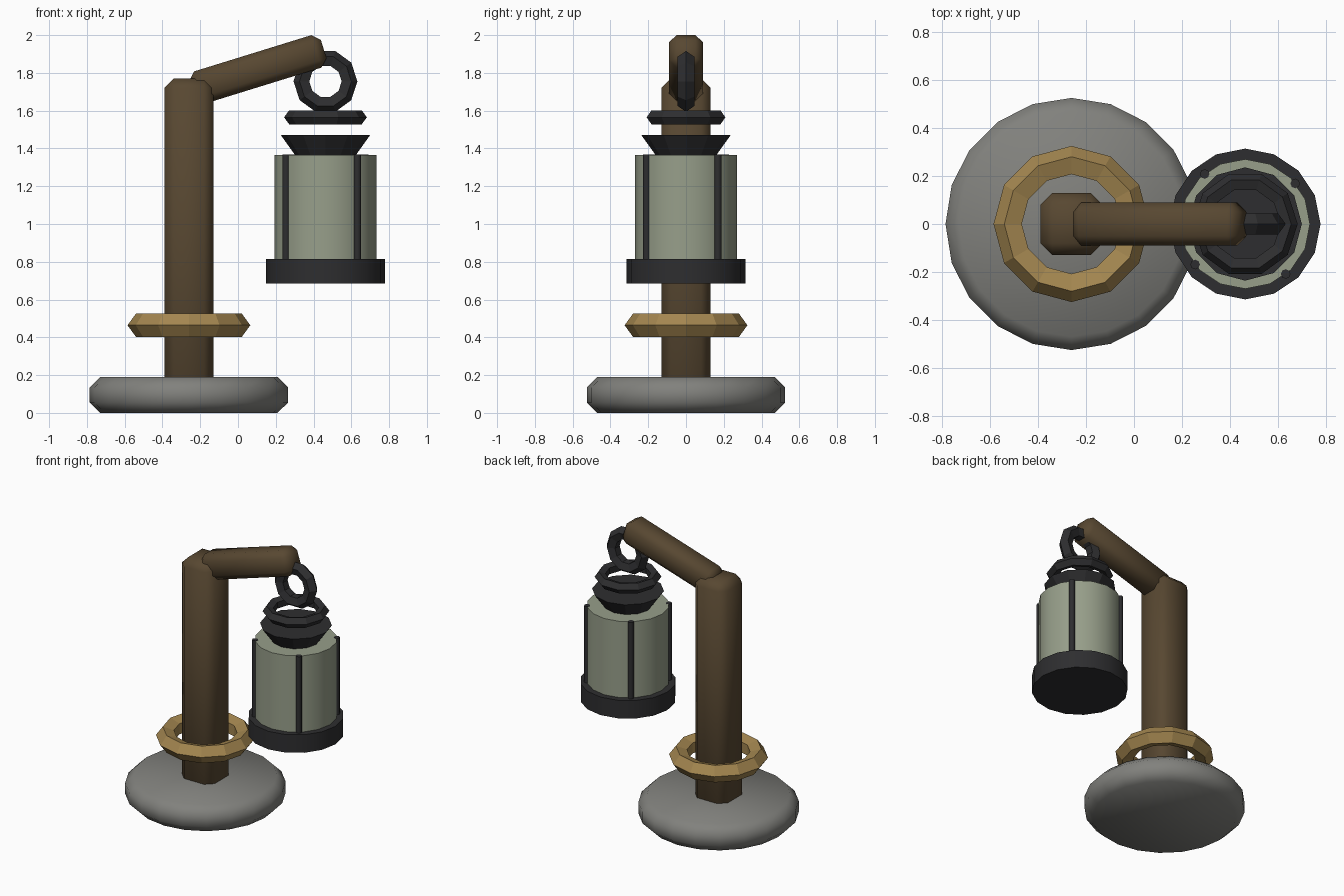
import bpy
from math import radians, cos, sin, pi

cube = bpy.data.objects.get("Cube")
if cube:
    bpy.data.objects.remove(cube, do_unlink=True)


def material(name, rgb):
    m = bpy.data.materials.new(name)
    m.use_nodes = True
    color = (*rgb, 1)
    m.diffuse_color = color
    bsdf = m.node_tree.nodes["Principled BSDF"]
    bsdf.inputs["Base Color"].default_value = color
    bsdf.inputs["Roughness"].default_value = 0.8
    return m


stone = material("stone grey", (0.22, 0.22, 0.205))
wood = material("dark wood", (0.097, 0.064, 0.031))
brass = material("brass", (0.37, 0.24, 0.08))
iron = material("black iron", (0.027, 0.027, 0.029))
glass = material("pale glass", (0.31, 0.345, 0.255))


def finish(name, mat, bevel=0, smooth=None):
    ob = bpy.context.object
    ob.name = name
    ob.data.materials.append(mat)
    if bevel:
        bpy.ops.object.transform_apply(location=False, rotation=False, scale=True)
        mod = ob.modifiers.new("Bevel", "BEVEL")
        mod.width = bevel
        mod.segments = 1
        bpy.ops.object.modifier_apply(modifier=mod.name)
    if smooth:
        bpy.ops.object.shade_smooth_by_angle(angle=radians(smooth))
    return ob


def drum(name, mat, x, y, z0, z1, r0, r1, sides, bevel=0, smooth=None):
    bpy.ops.mesh.primitive_cone_add(vertices=sides, radius1=r0, radius2=r1,
                                    depth=z1 - z0, location=(x, y, (z0 + z1) / 2))
    return finish(name, mat, bevel, smooth)


def beam(name, mat, loc, size, bevel, tilt=0):
    bpy.ops.mesh.primitive_cube_add(size=1, location=loc, rotation=(0, tilt, 0))
    bpy.context.object.scale = size
    return finish(name, mat, bevel, 50)


def ring(name, mat, loc, major, minor, sides, rot=(0, 0, 0)):
    bpy.ops.mesh.primitive_torus_add(location=loc, rotation=rot, major_radius=major,
                                     minor_radius=minor, major_segments=sides,
                                     minor_segments=5)
    return finish(name, mat)


POST_X, LAMP_X = -0.26, 0.463

# Stand: stone foot, wooden post and arm, brass collar
drum("stone_base", stone, POST_X, 0, 0, 0.19, 0.525, 0.525, 20, 0.055, 50)
beam("post", wood, (POST_X, 0, 0.91), (0.26, 0.26, 1.72), 0.05)
beam("arm", wood, (0.105, 0, 1.818), (0.73, 0.18, 0.18), 0.04, -0.3)
ring("post_collar", brass, (POST_X, 0, 0.464), 0.26, 0.065, 12)

# Hanging lantern: hook, crown, cap, glass body and tray
ring("hanging_ring", iron, (LAMP_X, 0, 1.755), 0.123, 0.046, 10, (pi / 2, 0, 0))
ring("crown_ring", iron, (LAMP_X, 0, 1.565), 0.18, 0.039, 10)
drum("lantern_cap", iron, LAMP_X, 0, 1.35, 1.47, 0.15, 0.236, 12)
drum("lantern_glass", glass, LAMP_X, 0, 0.78, 1.365, 0.27, 0.27, 16, 0, 40)
drum("lantern_tray", iron, LAMP_X, 0, 0.685, 0.815, 0.314, 0.314, 16, 0, 40)

# Four upright bars around the glass
for i in range(4):
    a = radians(39 + 90 * i)
    drum(f"lantern_bar_{i + 1}", iron, LAMP_X + 0.268 * cos(a), 0.268 * sin(a),
         0.8, 1.367, 0.02, 0.02, 8, 0, 50)
